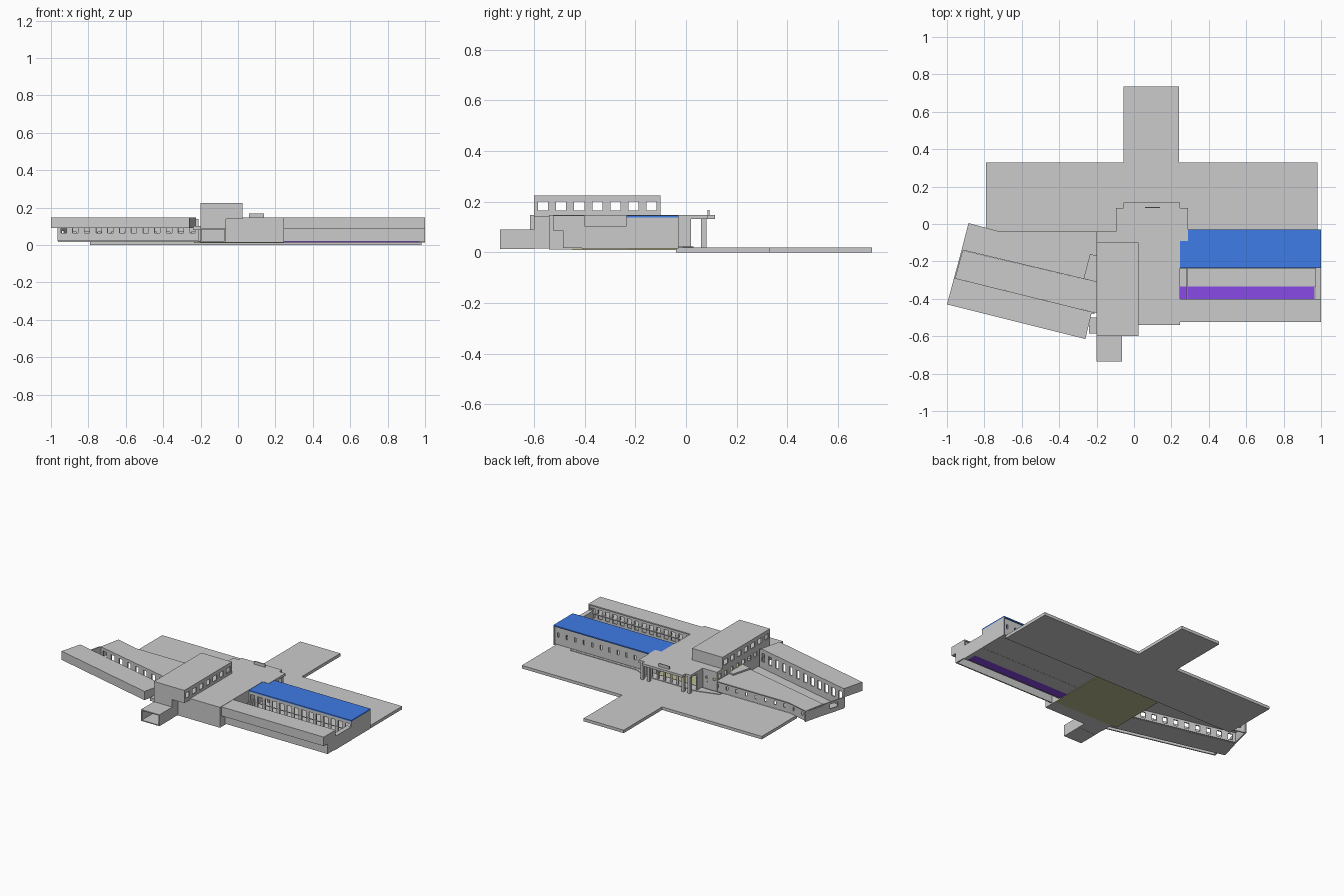
import bpy, bmesh
from mathutils import Vector

if "Cube" in bpy.data.objects:
    bpy.data.objects.remove(bpy.data.objects["Cube"])


def material(name, rgb):
    m = bpy.data.materials.new(name)
    m.diffuse_color = (*rgb, 1)
    m.use_nodes = True
    m.node_tree.nodes["Principled BSDF"].inputs["Base Color"].default_value = m.diffuse_color
    return m


BLUE = material("roof_blue", (0.05, 0.2, 0.8))
PURPLE = material("floor_purple", (0.25, 0.07, 0.8))
OLIVE = material("floor_olive", (0.5, 0.5, 0.28))


def add_prism(bm, pts, z0, z1):
    lo = [bm.verts.new((x, y, z0)) for x, y in pts]
    hi = [bm.verts.new((x, y, z1)) for x, y in pts]
    bm.faces.new(lo[::-1])
    bm.faces.new(hi)
    n = len(pts)
    for i in range(n):
        j = (i + 1) % n
        bm.faces.new((lo[i], lo[j], hi[j], hi[i]))


def finish(name, bm, mat=None):
    bmesh.ops.recalc_face_normals(bm, faces=bm.faces)
    me = bpy.data.meshes.new(name)
    bm.to_mesh(me)
    bm.free()
    ob = bpy.data.objects.new(name, me)
    bpy.context.collection.objects.link(ob)
    if mat:
        me.materials.append(mat)
    return ob


def prism(name, pts, z0, z1, mat=None):
    bm = bmesh.new()
    add_prism(bm, pts, z0, z1)
    return finish(name, bm, mat)


def rect(x0, x1, y0, y1):
    return [(x0, y0), (x1, y0), (x1, y1), (x0, y1)]


def box(name, x0, x1, y0, y1, z0, z1, mat=None):
    return prism(name, rect(x0, x1, y0, y1), z0, z1, mat)


def wall(name, a, b, z0, z1, n=0, width=0.02, sill=0.0, head=0.0, t=0.008):
    """Wall from a to b, thickness to the left, with n real window openings."""
    a, b = Vector(a), Vector(b)
    length = (b - a).length
    d = (b - a) / length
    nrm = Vector((-d.y, d.x)) * t
    bm = bmesh.new()

    def piece(s0, s1, lo, hi):
        p, q = a + d * s0, a + d * s1
        add_prism(bm, [tuple(v) for v in (p, q, q + nrm, p + nrm)], lo, hi)

    if n == 0:
        piece(0, length, z0, z1)
    else:
        piece(0, length, head, z1)
        if sill > z0:
            piece(0, length, z0, sill)
        step, s = length / n, 0.0
        for i in range(n):
            w0 = (i + 0.5) * step - width / 2
            piece(s, w0, sill, head)
            s = w0 + width
        piece(s, length, sill, head)
    return finish(name, bm)


# Ground: wide terrace with entrance path, and low ramps by the door
prism("terrace", [(-.79, -.04), (.98, -.04), (.98, .33), (.24, .33), (.24, .735),
                  (-.055, .735), (-.055, .33), (-.79, .33)], 0, .02)
prism("door_ramp", [(-.24, -.03), (.865, -.03), (.865, -.012), (.37, -.012),
                    (.29, .03), (-.095, .03), (-.24, -.012)], .02, .024)

# Central hall
prism("hall_roof", [(-.2, -.54), (.245, -.54), (.245, -.09), (.29, -.09), (.29, .085),
                    (.245, .085), (.245, .115), (-.055, .115), (-.055, .085),
                    (-.095, .085), (-.095, -.04), (-.2, -.04)], .132, .148)
box("hall_floor", -.235, .245, -.45, -.035, .010, .016, OLIVE)
box("hall_front_floor", -.2, .245, -.54, -.45, .012, .018)
wall("hall_front_wall", (-.065, -.54), (.245, -.54), .015, .132)
wall("hall_right_wall", (.245, -.54), (.245, -.09), .015, .132)
wall("hall_left_wall", (-.2, -.04), (-.2, -.54), .015, .132, 8, .03, .095, .125)
wall("hall_back_left_wall", (-.095, -.045), (-.2, -.045), .015, .132, 2, .015, .06, .1)
wall("lobby_left_wall", (-.095, .02), (-.095, -.045), .02, .132)
wall("lobby_right_wall", (.29, -.09), (.29, .02), .02, .132)
wall("lobby_glazed_wall", (.29, .02), (-.095, .02), .02, .132, 8, .035, .02, .115)
for i, x in enumerate((-.085, -.04, .215, .262)):
    box(f"portico_column_{i}", x, x + .018, .06, .08, .02, .132)
box("entrance_roof_panel", .06, .14, .085, .092, .148, .168)

# Raised upper hall with windows along its sides
box("upper_hall_roof", -.2, .025, -.6, -.1, .215, .225)
wall("upper_hall_right_wall", (.025, -.6), (.025, -.1), .146, .216, 7, .04, .165, .2)
wall("upper_hall_left_wall", (-.2, -.1), (-.2, -.6), .146, .216, 7, .04, .165, .2)
wall("upper_hall_back_wall", (.025, -.1), (-.2, -.1), .146, .216)
wall("upper_hall_front_wall", (-.2, -.6), (.025, -.6), .146, .216)
box("upper_hall_overhang", -.2, .025, -.6, -.54, .14, .148)
box("stair_block", -.2, -.065, -.6, -.54, .015, .14)

# Front porch: open ended tube
box("porch_roof", -.2, -.065, -.735, -.6, .083, .09)
box("porch_floor", -.2, -.065, -.735, -.6, .014, .02)
for side, x in (("left", -.2), ("right", -.071)):
    box(f"porch_{side}_wall", x, x + .006, -.735, -.6, .02, .083)

# Right wing: blue roofed rear block
box("right_rear_roof", .245, 1, -.235, -.03, .138, .146, BLUE)
box("right_rear_floor", .245, 1, -.235, -.03, .015, .02)
wall("right_rear_back_wall", (1, -.038), (.245, -.038), .015, .138, 12, .012, .07, .1)
wall("right_rear_court_wall", (.245, -.235), (1, -.235), .015, .138, 14, .032, .03, .12)
box("right_court_lintel", .245, 1, -.238, -.235, .075, .08)
wall("right_end_wall", (1, -.235), (1, -.03), .015, .138)

# Right wing: courtyard and overhanging front gallery
box("right_court_floor", .245, 1, -.335, -.235, .014, .02)
box("right_court_strip", .245, .965, -.4, -.335, .014, .02, PURPLE)
box("right_court_end_wall", .97, 1, -.41, -.235, .014, .105)
wall("right_court_inner_wall", (.29, -.4), (.29, -.235), .02, .1, 3, .03, .02, .085)
box("right_gallery_roof", .245, 1, -.525, -.4, .138, .146)
wall("right_gallery_front", (.245, -.525), (1, -.525), .09, .138)
wall("right_gallery_end", (1, -.525), (1, -.4), .09, .138)
wall("right_gallery_court_wall", (1, -.408), (.245, -.408), .02, .138, 14, .03, .06, .12)
box("right_gallery_underside", .245, 1, -.525, -.4, .086, .092)
wall("right_gallery_lower_wall", (.245, -.485), (1, -.485), .018, .088)
wall("right_gallery_lower_end", (1, -.485), (1, -.4), .018, .088)

# Left wing: low angled rear block
prism("left_rear_roof", [(-.885, .005), (-.915, -.14), (-.2, -.31), (-.2, -.037),
                         (-.73, -.037)], .083, .09)
wall("left_rear_back_wall", (-.095, -.045), (-.73, -.045), .018, .084, 9, .014, .045, .068)
wall("left_rear_angled_wall", (-.73, -.045), (-.885, -.003), .018, .084, 2, .014, .045, .068)
wall("left_rear_end_wall", (-.885, .005), (-.922, -.14), .018, .084)
wall("left_rear_court_wall", (-.915, -.14), (-.2, -.31), .018, .084, 10, .03, .03, .07)
prism("left_link_roof", [(-.235, -.16), (-.2, -.17), (-.2, -.31), (-.27, -.293)], .09, .1)

# Left wing: courtyard and overhanging front gallery, turned with the wing
A, B, C, D = (-1, -.43), (-.26, -.615), (-.225, -.47), (-.962, -.288)
prism("left_court_floor", [D, (-.2, -.476), (-.2, -.31), (-.92, -.14)], .016, .022)
wall("left_court_end_wall", (-.922, -.14), D, .02, .09, 1, .06, .045, .075)
prism("left_gallery_roof", [A, B, C, D], .14, .148)
wall("left_gallery_front", A, B, .09, .14)
wall("left_gallery_inner_end", B, C, .09, .14)
wall("left_gallery_outer_end", D, A, .09, .14)
wall("left_gallery_court_wall", (-.21, -.474), D, .02, .14, 12, .03, .065, .12)
box("left_gallery_link", -.24, -.2, -.585, -.5, .08, .1)
